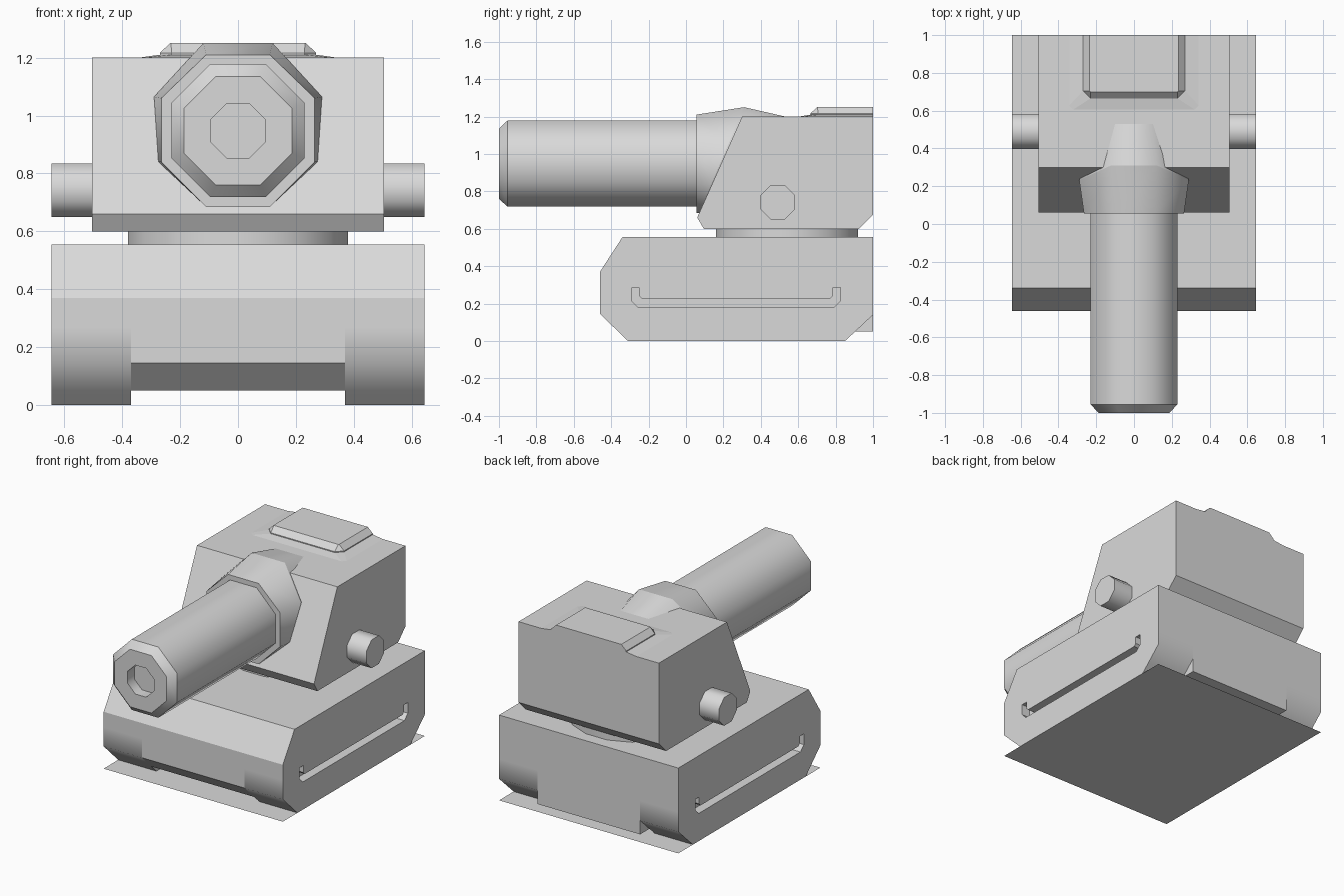
import bpy, bmesh, math
from mathutils import Vector

cube = bpy.data.objects.get("Cube")
if cube:
    bpy.data.objects.remove(cube, do_unlink=True)

GREY = (0.7, 0.7, 0.7, 1.0)
mat = bpy.data.materials.new("plain grey")
mat.use_nodes = True
mat.diffuse_color = GREY
bsdf = next(n for n in mat.node_tree.nodes if n.type == 'BSDF_PRINCIPLED')
bsdf.inputs["Base Color"].default_value = GREY
bsdf.inputs["Roughness"].default_value = 0.8


def finish(bm, name, recalc=True):
    bmesh.ops.remove_doubles(bm, verts=bm.verts, dist=1e-5)
    if recalc:
        bmesh.ops.recalc_face_normals(bm, faces=bm.faces)
    me = bpy.data.meshes.new(name)
    bm.to_mesh(me)
    bm.free()
    me.materials.append(mat)
    ob = bpy.data.objects.new(name, me)
    bpy.context.scene.collection.objects.link(ob)
    return ob


def poly(bm, pts):
    return bm.faces.new([bm.verts.new(p) for p in pts])


def strip(bm, prof, x0, x1):
    """Band of faces sweeping a closed y-z profile from x0 to x1."""
    for (ya, za), (yb, zb) in zip(prof, prof[1:] + prof[:1]):
        poly(bm, [(x0, ya, za), (x0, yb, zb), (x1, yb, zb), (x1, ya, za)])


def prism(bm, prof, x0, x1):
    strip(bm, prof, x0, x1)
    for x in (x0, x1):
        poly(bm, [(x, y, z) for y, z in prof])


def loft(name, rings, smooth=True):
    """Join point rings in order, cap both ends, keep ring edges sharp."""
    bm = bmesh.new()
    vr = [[bm.verts.new(p) for p in r] for r in rings]
    n = len(rings[0])
    for a, b in zip(vr, vr[1:]):
        for i in range(n):
            j = (i + 1) % n
            bm.faces.new((a[i], a[j], b[j], b[i])).smooth = smooth
    bm.faces.new(vr[0])
    bm.faces.new(vr[-1])
    for r in vr:
        for i in range(n):
            e = bm.edges.get((r[i], r[(i + 1) % n]))
            if e:
                e.smooth = False
    return finish(bm, name)


def ngon(apothem, n=8):
    """Regular polygon with flat sides facing the axes."""
    r = apothem / math.cos(math.pi / n)
    return [(r * math.cos(math.pi * (2 * i + 1) / n),
             r * math.sin(math.pi * (2 * i + 1) / n)) for i in range(n)]


# Hull: full-depth track blocks either side of a raised belly
A, B, C = (-.46, .37), (-.34, .555), (1, .555)
D0, D, D1, X = (1, .27), (1, .14), (1, .05), (.904, .05)
E, F, F2 = (.85, 0), (-.31, 0), (-.362, .05)
G, G0 = (-.46, .145), (-.46, .27)
track = [A, B, C, D0, D, X, E, F, F2, G, G0]
belly = [A, B, C, D0, D, D1, X, F2, G, G0]
W, T = .645, .37
bm = bmesh.new()
strip(bm, belly, -T, T)
for s in (-1, 1):
    strip(bm, track, s * T, s * W)
    poly(bm, [(s * W, y, z) for y, z in track])
    for wall in ([X, E, F, F2], [D, D1, X]):
        poly(bm, [(s * T, y, z) for y, z in wall])
hull = finish(bm, "hull")

# U-shaped groove in each track side
groove = [(-.29, .285), (-.25, .285), (-.25, .24), (-.235, .225),
          (.77, .225), (.785, .24), (.785, .285), (.825, .285),
          (.825, .215), (.79, .18), (-.255, .18), (-.29, .215)]
bm = bmesh.new()
for s in (-1, 1):
    prism(bm, groove, s * .585, s * .72)
cutter = finish(bm, "groove_cutter")
cutter.hide_render = True
mod = hull.modifiers.new("grooves", 'BOOLEAN')
mod.operation = 'DIFFERENCE'
mod.solver = 'EXACT'
mod.object = cutter
bpy.context.view_layer.objects.active = hull
hull.select_set(True)
bpy.ops.object.modifier_apply(modifier=mod.name)
bpy.data.objects.remove(cutter, do_unlink=True)

# Rounded shading on the lower ends of the tracks
bm = bmesh.new()
bm.from_mesh(hull.data)
for f in bm.faces:
    c = f.calc_center_median()
    ends = c.y < -.3 or c.y > .84
    f.smooth = abs(c.x) > T and c.z < .27 and ends and abs(f.normal.x) < .5
for e in bm.edges:
    if len(e.link_faces) == 2 and e.calc_face_angle(0) > math.radians(50):
        e.smooth = False
bm.to_mesh(hull.data)
bm.free()

# Thin sheet under the hull
bm = bmesh.new()
poly(bm, [(-W, -.46, 0), (W, -.46, 0), (W, 1, 0), (-W, 1, 0)])
finish(bm, "base_sheet", recalc=False)

# Turret ring and turret body
loft("turret_ring", [[(x, y + .54, z) for x, y in ngon(.38, 16)]
                     for z in (.55, .61)])
bm = bmesh.new()
prism(bm, [(.06, .66), (.095, .60), (.925, .60), (1, .675), (1, 1.2), (.30, 1.2)],
      -.505, .505)
finish(bm, "turret")

# Side pivots
for s, side in ((1, "left"), (-1, "right")):
    loft(side + "_pivot", [[(s * x, .49 + u, .742 + v) for u, v in ngon(.092)]
                           for x in (.49, .645)])

# Gun barrel with chamfered muzzle and octagonal bore
CZ = .948
loft("barrel", [[(u, y, CZ + v) for u, v in ngon(a)]
                for y, a in ((.3, .23), (-.955, .23), (-1, .187),
                             (-1, .094), (-.93, .094))])

# Collar: flares out to the sloped turret face, then tapers into the roof
half = [(.12, 1.25), (.29, 1.065), (.275, .84), (.11, .685)]
flare = half + [(-x, z) for x, z in reversed(half)]
half = [(.11, 1.21), (.265, 1.06), (.265, .84), (.11, .685)]
front = half + [(-x, z) for x, z in reversed(half)]
half = [(.10, 1.2), (.24, 1.06), (.24, .85), (.10, .72)]
back = half + [(-x, z) for x, z in reversed(half)]
loft("collar", [[(x, .055, z) for x, z in front],
                [(x, .06 + .425 * (z - .66), z) for x, z in flare],
                [(x, .53, z) for x, z in back]])


# Roof hatch: shallow skirt, chamfered rim and raised lid
def hatch_ring(w, y, c, z):
    return [(-w, 1, z), (-w, y + c, z), (-w + c, y, z),
            (w - c, y, z), (w, y + c, z), (w, 1, z)]


loft("roof_hatch", [hatch_ring(.35, .60, .02, 1.199),
                    hatch_ring(.27, .665, .04, 1.21),
                    hatch_ring(.27, .665, .04, 1.216),
                    hatch_ring(.235, .70, .004, 1.25)], smooth=False)
